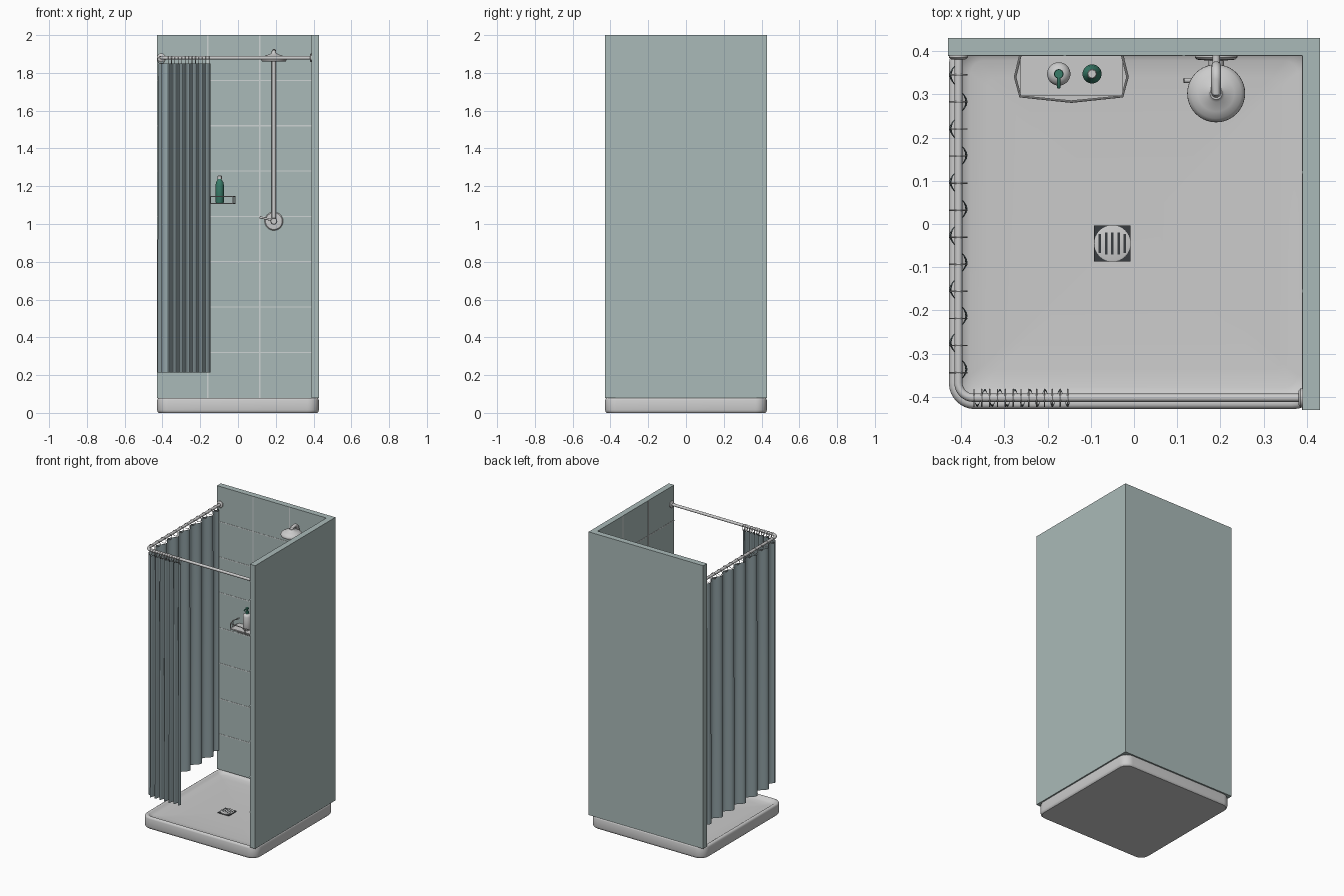
import bpy, bmesh, math
from math import sin, cos, pi, radians
from mathutils import Vector

if "Cube" in bpy.data.objects:
    bpy.data.objects.remove(bpy.data.objects["Cube"])


def material(name, rgb):
    m = bpy.data.materials.new(name)
    m.diffuse_color = (*rgb, 1)
    m.use_nodes = True
    m.node_tree.nodes["Principled BSDF"].inputs["Base Color"].default_value = m.diffuse_color
    return m


TILE = material("tile", (0.40, 0.49, 0.48))
CLOTH = material("cloth", (0.30, 0.38, 0.40))
GROUT = material("grout", (0.62, 0.66, 0.66))
GREEN = material("green", (0.04, 0.20, 0.14))
DARK = material("dark", (0.04, 0.045, 0.05))


def finish(ob, name, mat=None, smooth=True):
    ob.name = name
    if mat:
        ob.data.materials.append(mat)
    if smooth:
        bpy.ops.object.select_all(action='DESELECT')
        ob.select_set(True)
        bpy.context.view_layer.objects.active = ob
        bpy.ops.object.shade_smooth_by_angle(angle=radians(40))
    return ob


def mesh_object(bm, name, mat=None, smooth=True, fix=True):
    if fix:
        bmesh.ops.recalc_face_normals(bm, faces=bm.faces[:])
    me = bpy.data.meshes.new(name)
    bm.to_mesh(me)
    bm.free()
    ob = bpy.data.objects.new(name, me)
    bpy.context.collection.objects.link(ob)
    return finish(ob, name, mat, smooth)


def box(name, lo, hi, mat=None):
    bm = bmesh.new()
    bmesh.ops.create_cube(bm, size=1)
    for v in bm.verts:
        v.co = [(a + b) / 2 + c * (b - a) for a, b, c in zip(lo, hi, v.co)]
    return mesh_object(bm, name, mat, False)


def lathe(name, profile, loc, rot=(0, 0, 0), mat=None, n=32):
    """Revolve (radius, height) points about z; both ends are capped."""
    bm = bmesh.new()
    rings = [[bm.verts.new((r * cos(2 * pi * i / n), r * sin(2 * pi * i / n), z))
              for i in range(n)] for r, z in profile]
    bridge(bm, rings)
    ob = mesh_object(bm, name, mat)
    ob.location, ob.rotation_euler = loc, rot
    return ob


def bridge(bm, rings):
    n = len(rings[0])
    for a, b in zip(rings, rings[1:]):
        for i in range(n):
            bm.faces.new((a[i], a[(i + 1) % n], b[(i + 1) % n], b[i]))
    bm.faces.new(rings[0])
    bm.faces.new(rings[-1])


def tube(name, pts, r, mat=None, cyclic=False, res=3):
    cu = bpy.data.curves.new(name, 'CURVE')
    cu.dimensions = '3D'
    cu.bevel_depth, cu.bevel_resolution, cu.use_fill_caps = r, res, True
    sp = cu.splines.new('POLY')
    sp.points.add(len(pts) - 1)
    for p, co in zip(sp.points, pts):
        p.co = (*co, 1)
    sp.use_cyclic_u = cyclic
    ob = bpy.data.objects.new(name, cu)
    bpy.context.collection.objects.link(ob)
    bpy.ops.object.select_all(action='DESELECT')
    ob.select_set(True)
    bpy.context.view_layer.objects.active = ob
    bpy.ops.object.convert(target='MESH')
    return finish(bpy.context.object, name, mat)


def arc(center, u, v, r, steps=8):
    c, u, v = Vector(center), Vector(u), Vector(v)
    return [c + r * (u * cos(pi / 2 * i / steps) + v * sin(pi / 2 * i / steps))
            for i in range(steps + 1)]


# shower tray: nested rounded-square loops, outside up and into the dish
bm = bmesh.new()
loops = []
for inset, z in [(0.008, 0), (0.002, 0.006), (0, 0.015), (0, 0.068), (0.003, 0.076),
                 (0.009, 0.08), (0.018, 0.08), (0.024, 0.076), (0.032, 0.067),
                 (0.05, 0.061), (0.09, 0.058), (0.2, 0.055), (0.36, 0.053)]:
    h, r = 0.428 - inset, max(0.06 - inset * 0.6, 0.02)
    loop = []
    for k in range(4):
        a0 = k * pi / 2
        cx, cy = [(1, 1), (-1, 1), (-1, -1), (1, -1)][k]
        for i in range(9):
            a = a0 + pi / 2 * i / 8
            loop.append(bm.verts.new((cx * (h - r) + r * cos(a), cy * (h - r) + r * sin(a), z)))
    loops.append(loop)
bridge(bm, loops)
mesh_object(bm, "shower_tray")

# drain
dx, dy = -0.05, -0.045
box("drain_base", (dx - 0.042, dy - 0.042, 0.045), (dx + 0.042, dy + 0.042, 0.057), DARK)
lathe("drain_cover", [(0.042, 0), (0.042, 0.005), (0.039, 0.006)], (dx, dy, 0.055))
for i in range(-2, 3):
    l = 0.025 if abs(i) < 2 else 0.022
    box("drain_slot", (dx + i * 0.0145 - 0.003, dy - l, 0.058),
        (dx + i * 0.0145 + 0.003, dy + l, 0.0615), DARK)

# tiled walls and grout lines
box("back_wall", (-0.43, 0.39, 0.08), (0.43, 0.43, 2), TILE)
box("right_wall", (0.39, -0.43, 0.08), (0.43, 0.39, 2), TILE)
g, t = 0.003, 0.0015
for i in range(1, 8):
    z = 0.08 + 0.24 * i
    box("back_grout_row", (-0.43, 0.39 - t, z - g), (0.39, 0.391, z + g), GROUT)
    box("right_grout_row", (0.39 - t, -0.43, z - g), (0.391, 0.39, z + g), GROUT)
for i in (1, 2):
    x, y = -0.435 + 0.275 * i, 0.395 - 0.275 * i
    box("back_grout_column", (x - g, 0.39 - t, 0.08), (x + g, 0.391, 2), GROUT)
    box("right_grout_column", (0.39 - t, y - g, 0.08), (0.391, y + g, 2), GROUT)

# curtain rod with wall flanges
RX, RY, RZ, RC = -0.406, -0.402, 1.88, 0.035
corner = arc((RX + RC, RY + RC, RZ), (-1, 0, 0), (0, -1, 0), RC)
tube("curtain_rod", [(RX, 0.39, RZ)] + corner + [(0.39, RY, RZ)], 0.0095)
flange = [(0.022, 0), (0.022, 0.005), (0.017, 0.009), (0.012, 0.01)]
lathe("rod_flange_back", flange, (RX, 0.39, RZ), (pi / 2, 0, 0))
lathe("rod_flange_right", flange, (0.39, RY, RZ), (0, -pi / 2, 0))

# curtain: one pleated sheet, wide folds at the side, bunched folds at the front
path = []
for i in range(97):
    s = i / 96
    path.append((Vector((RX, 0.375 - s * 0.742, 0)), Vector((-1, 0, 0)), sin(12 * pi * s)))
for p in corner[1:-1]:
    d = Vector((p.x - RX - RC, p.y - RY - RC, 0)).normalized()
    path.append((Vector((p.x, p.y, 0)), d, 0))
for i in range(105):
    s = i / 104
    path.append((Vector((RX + RC + s * 0.226, RY, 0)), Vector((0, -1, 0)), sin(13 * pi * s)))
bm = bmesh.new()
rows = []
for k in range(7):
    f = k / 6
    rows.append([bm.verts.new(p + d * w * (0.021 - 0.005 * f) + Vector((0, 0, 0.215 + 1.635 * f)))
                 for p, d, w in path])
for a, b in zip(rows, rows[1:]):
    for i in range(len(a) - 1):
        bm.faces.new((a[i], a[i + 1], b[i + 1], b[i]))
mesh_object(bm, "curtain", CLOTH)

# curtain rings
spots = [((RX, 0.345 - 0.0626 * i, 1.869), (pi / 2, 0, 0)) for i in range(12)]
spots += [((-0.37 + 0.0181 * i, RY, 1.869), (0, pi / 2, 0)) for i in range(13)]
for loc, rot in spots:
    bpy.ops.mesh.primitive_torus_add(location=loc, rotation=rot, major_radius=0.0195,
                                     minor_radius=0.0018, major_segments=20, minor_segments=6)
    finish(bpy.context.object, "curtain_ring")

# shower pipe, bent over to the head
SX = 0.19
bend = arc((SX, 0.335, 1.885), (0, 1, 0), (0, 0, 1), 0.03)
tube("shower_pipe", [(SX, 0.365, 1.015)] + bend + [(SX, 0.305, 1.912), (SX, 0.3, 1.895)], 0.0115)
lathe("shower_head", [(0.058, 0), (0.064, 0.002), (0.067, 0.009), (0.066, 0.015), (0.058, 0.024),
                      (0.042, 0.033), (0.02, 0.039), (0.014, 0.046)], (SX, 0.302, 1.86), n=40)
tube("pipe_bracket", [(SX, 0.365, 1.85), (SX, 0.39, 1.85)], 0.009)

# mixer valve with lever
lathe("valve_plate", [(0.049, 0), (0.049, 0.005), (0.044, 0.01), (0.02, 0.012)],
      (SX, 0.39, 1.015), (pi / 2, 0, 0))
lathe("valve_body", [(0.018, 0), (0.018, 0.06), (0.015, 0.066)], (SX, 0.388, 1.015), (pi / 2, 0, 0))
tube("valve_lever", [(SX, 0.332, 1.018), (0.15, 0.332, 1.028), (0.115, 0.332, 1.036)], 0.006)

# shelf: plate, bowed wire rail and posts
CX = -0.145
box("shelf_plate", (CX - 0.118, 0.297, 1.106), (CX + 0.118, 0.39, 1.112))
rail = [(CX - 0.118, 0.389), (CX - 0.13, 0.34), (CX - 0.118, 0.295), (CX, 0.283),
        (CX + 0.118, 0.295), (CX + 0.13, 0.34), (CX + 0.118, 0.389)]
tube("shelf_rail", [(x, y, 1.146) for x, y in rail], 0.003, res=2)
tube("shelf_lower_rail", [(x, y, 1.109) for x, y in rail], 0.003, res=2)
for x, y in rail[1:-1]:
    tube("shelf_post", [(x, y, 1.109), (x, y, 1.146)], 0.0025, res=2)

# pump bottle
px, py, sz = -0.174, 0.347, 1.112
lathe("pump_bottle", [(0.025, 0), (0.027, 0.004), (0.027, 0.09), (0.022, 0.102), (0.011, 0.108)],
      (px, py, sz))
lathe("pump_collar", [(0.011, 0), (0.011, 0.014), (0.004, 0.015), (0.004, 0.028), (0.01, 0.029),
                      (0.01, 0.037)], (px, py, sz + 0.107), mat=GREEN)
tube("pump_spout", [(px, py, sz + 0.14), (px, 0.322, sz + 0.14), (px, 0.316, sz + 0.134)], 0.004, GREEN)

# green bottle with pale cap
bx = -0.097
lathe("green_bottle", [(0.02, 0), (0.022, 0.004), (0.022, 0.095), (0.019, 0.11), (0.011, 0.122),
                       (0.01, 0.128)], (bx, py, sz), mat=GREEN)
lathe("bottle_cap", [(0.011, 0), (0.011, 0.016), (0.009, 0.018)], (bx, py, sz + 0.126))
